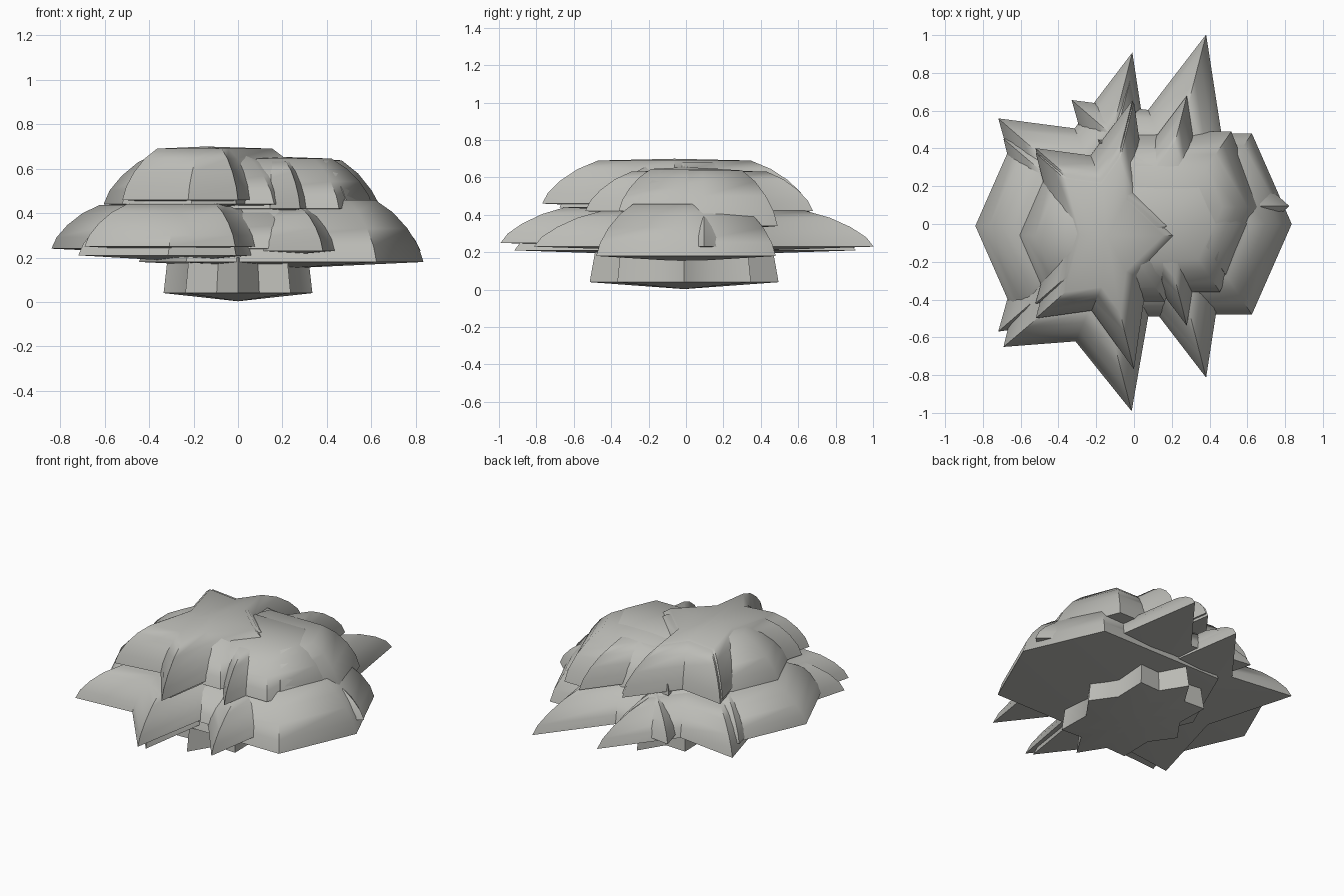
import bpy, bmesh, math
from mathutils import Vector

if "Cube" in bpy.data.objects:
    bpy.data.objects.remove(bpy.data.objects["Cube"])

stone = bpy.data.materials.new("warm grey")
stone.diffuse_color = (0.50, 0.50, 0.47, 1)
stone.use_nodes = True
stone.node_tree.nodes["Principled BSDF"].inputs["Base Color"].default_value = stone.diffuse_color


def star(cx, cy, rx, ry, tips=5, ratio=0.56):
    """Stretched star outline, first tip pointing to +x, counter-clockwise."""
    pts = []
    for i in range(tips * 2):
        a, r = math.pi * i / tips, 1 if i % 2 == 0 else ratio
        pts.append(Vector((cx + rx * r * math.cos(a), cy + ry * r * math.sin(a))))
    return pts


def hexagon(cx, cy, rx, ry):
    """Wide six-sided outline with points at both x ends."""
    k = 0.67 * rx
    shape = ((rx, 0), (k, ry), (-k, ry), (-rx, 0), (-k, -ry), (k, -ry))
    return [Vector((cx + x, cy + y)) for x, y in shape]


def inset(pts, d):
    """Move every edge inward by d and rejoin the corners."""
    out = []
    for i, p in enumerate(pts):
        e1 = (p - pts[i - 1]).normalized()
        e2 = (pts[(i + 1) % len(pts)] - p).normalized()
        n1, n2 = Vector((-e1.y, e1.x)), Vector((-e2.y, e2.x))
        out.append(p + (n1 + n2) * (d / (1 + n1.dot(n2))))
    return out


def layer(name, rings, bottom=None, crown=None):
    """Skin a stack of (outline, z) rings; ends are flat or drawn to a point."""
    bm = bmesh.new()
    loops = [[bm.verts.new((p.x, p.y, z)) for p in pts] for pts, z in rings]
    n = len(loops[0])
    for a, b in zip(loops, loops[1:]):
        for i in range(n):
            j = (i + 1) % n
            bm.faces.new((a[i], a[j], b[j], b[i]))
    for loop, point in ((loops[0][::-1], bottom), (loops[-1], crown)):
        if point:
            tip = bm.verts.new(point)
            for i in range(n):
                bm.faces.new((loop[i], loop[(i + 1) % n], tip))
        else:
            bm.faces.new(loop)
    bmesh.ops.recalc_face_normals(bm, faces=bm.faces)
    mesh = bpy.data.meshes.new(name)
    bm.to_mesh(mesh)
    bm.free()
    mesh.materials.append(stone)
    obj = bpy.data.objects.new(name, mesh)
    bpy.context.collection.objects.link(obj)
    bpy.ops.object.select_all(action='DESELECT')
    obj.select_set(True)
    bpy.context.view_layer.objects.active = obj
    bpy.ops.object.shade_smooth_by_angle(angle=math.radians(50))


# Rounded shoulder: (inset, share of the height)
CURVE = ((0, 0), (0.018, 0.25), (0.055, 0.52), (0.105, 0.77), (0.165, 0.96))


def dome(name, outline, z, height, k):
    """Round-shouldered dome with a shallow pointed underside."""
    c = sum(outline, Vector((0, 0))) / len(outline)
    rings = [(inset(outline, d * k), z + h * height) for d, h in CURVE]
    layer(name, rings, bottom=(c.x, c.y, z - 0.03), crown=(c.x, c.y, z + height))


# Star-shaped foot with a shallow pointed underside, narrowing upward
foot = star(0, -0.01, 0.335, 0.505, 8, 0.75)
layer("foot", [(foot, 0.04), (inset(foot, 0.015), 0.20)], bottom=(0, -0.01, 0.003))

# Lower tier: two hexagonal domes and three stars
dome("lower_right_hexagon", hexagon(0.195, 0.0, 0.64, 0.48), 0.18, 0.29, 1.2)
dome("lower_left_hexagon", hexagon(-0.20, -0.01, 0.64, 0.48), 0.24, 0.205, 1.2)
dome("lower_right_star", star(0.185, 0.095, 0.637, 0.955), 0.23, 0.20, 0.9)
dome("lower_front_star", star(-0.20, -0.10, 0.607, 0.937, 5, 0.585), 0.25, 0.20, 0.9)
dome("lower_back_star", star(-0.205, -0.005, 0.635, 0.96), 0.21, 0.21, 0.9)

# Middle shoulder on the right, set slightly to the back
dome("middle_right_hexagon", hexagon(0.20, 0.09, 0.47, 0.40), 0.34, 0.31, 1.15)

# Upper tier: smaller, steeper copies
dome("upper_right_hexagon", hexagon(0.14, 0.0, 0.47, 0.36), 0.42, 0.235, 1.05)
dome("upper_left_hexagon", hexagon(-0.145, -0.06, 0.46, 0.35), 0.44, 0.245, 1.35)
dome("upper_right_star", star(0.15, 0.07, 0.42, 0.64), 0.42, 0.22, 0.6)
dome("upper_front_star", star(-0.144, -0.062, 0.465, 0.744), 0.46, 0.24, 0.7)
dome("upper_back_star", star(-0.15, -0.01, 0.46, 0.70), 0.44, 0.25, 0.7)
